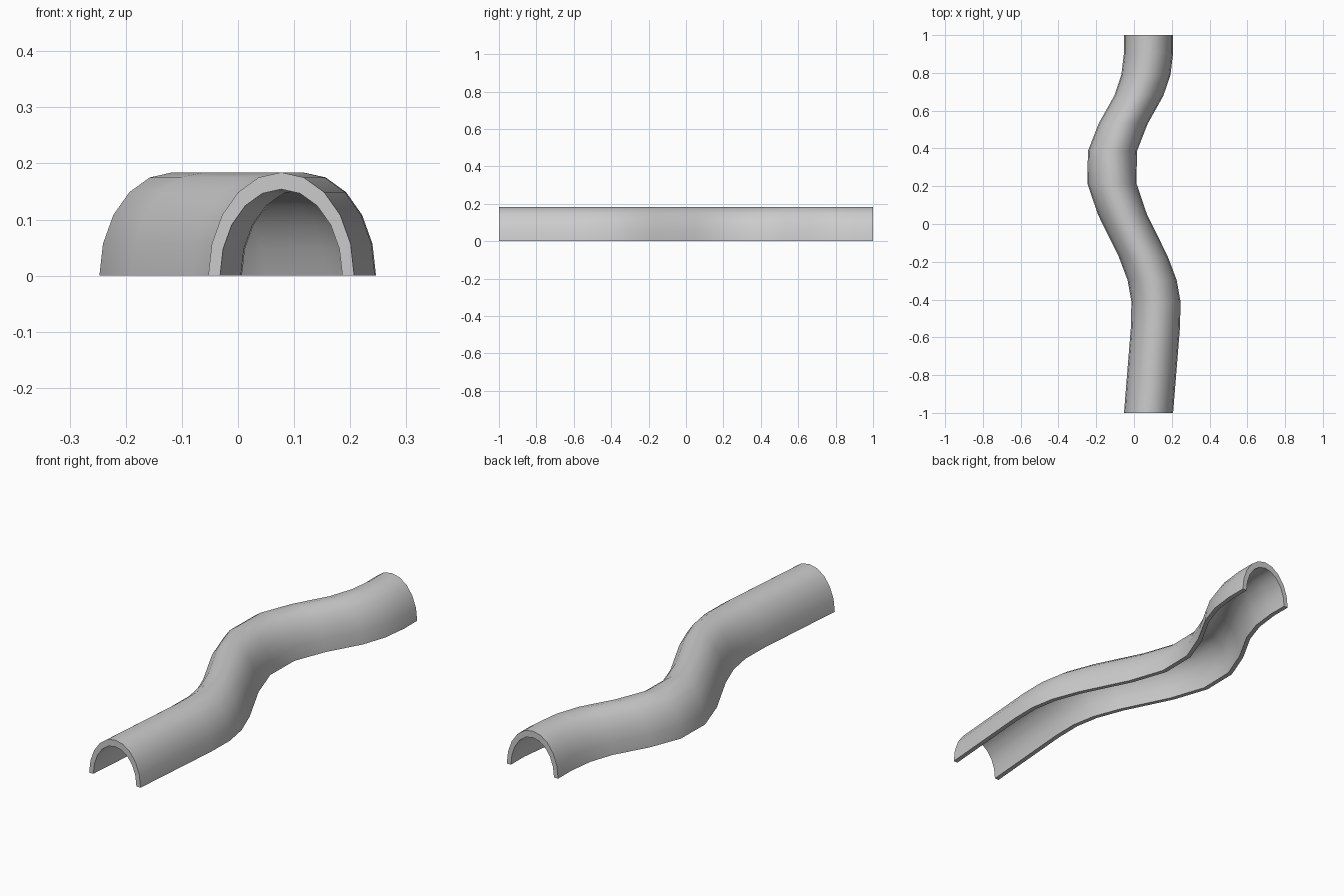
import bpy, bmesh, math

if "Cube" in bpy.data.objects:
    bpy.data.objects.remove(bpy.data.objects["Cube"])

# Winding centre line (x, y), from front to back
path = [(0.077, -1), (0.114, -0.54), (0.116, -0.41), (0.096, -0.297), (0.048, -0.17),
        (-0.061, 0.05), (-0.117, 0.215), (-0.114, 0.386), (-0.058, 0.53),
        (0.026, 0.68), (0.063, 0.79), (0.077, 0.905), (0.077, 1)]
SEGMENTS = 10


def arch(half_width, height, flip=False):
    """Half-ellipse profile points (x, z)."""
    pts = [(half_width * math.cos(math.pi * i / SEGMENTS),
            height * math.sin(math.pi * i / SEGMENTS)) for i in range(SEGMENTS + 1)]
    return pts[::-1] if flip else pts


# Closed arch section: outer wall one way, inner wall back
section = arch(0.13, 0.184) + arch(0.109, 0.154, True)
n = len(section)

# Sweep the section along the path without turning it
bm = bmesh.new()
rings = [[bm.verts.new((px + x, py, z)) for x, z in section] for px, py in path]
for a, b in zip(rings, rings[1:]):
    for i in range(n):
        j = (i + 1) % n
        bm.faces.new((a[i], a[j], b[j], b[i]))

# Close the arch-shaped ends with quads
for ring in (rings[0], rings[-1]):
    for i in range(SEGMENTS):
        bm.faces.new((ring[i], ring[i + 1], ring[n - 2 - i], ring[n - 1 - i]))
bmesh.ops.recalc_face_normals(bm, faces=bm.faces)

mesh = bpy.data.meshes.new("winding_tunnel")
bm.to_mesh(mesh)
bm.free()
tunnel = bpy.data.objects.new("winding_tunnel", mesh)
bpy.context.collection.objects.link(tunnel)

# Smooth walls, sharp rims
bpy.context.view_layer.objects.active = tunnel
tunnel.select_set(True)
bpy.ops.object.shade_smooth_by_angle(angle=math.radians(40))
